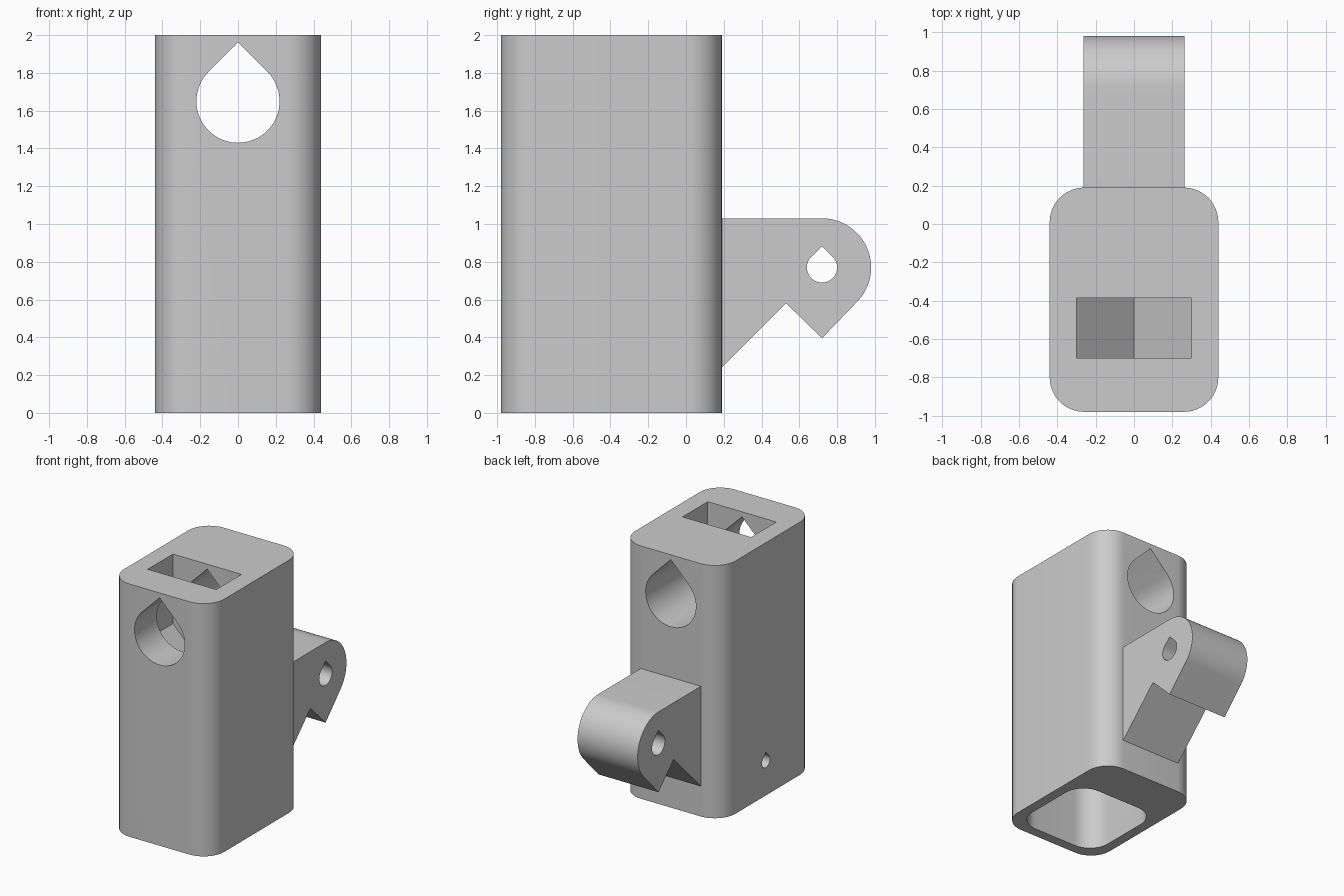
import bpy
import bmesh
from math import pi, radians, sin, cos, sqrt
from mathutils import Matrix

default_cube = bpy.data.objects.get("Cube")
if default_cube:
    bpy.data.objects.remove(default_cube, do_unlink=True)

grey = bpy.data.materials.new("light grey plastic")
grey.use_nodes = True
grey.diffuse_color = (0.6, 0.6, 0.6, 1)
grey.node_tree.nodes["Principled BSDF"].inputs["Base Color"].default_value = (0.6, 0.6, 0.6, 1)

# Each plane maps profile (u, v) and extrusion depth to world axes
PLANES = {
    "xy": lambda u, v, d: (u, v, d),
    "xz": lambda u, v, d: (u, d, v),
    "yz": lambda u, v, d: (d, u, v),
}


def arc(cu, cv, r, start, end, steps):
    angles = [start + (end - start) * i / steps for i in range(steps + 1)]
    return [(cu + r * cos(a), cv + r * sin(a)) for a in angles]


def rounded_rect(u0, u1, v0, v1, r):
    points = []
    corners = [(u1 - r, v1 - r), (u0 + r, v1 - r), (u0 + r, v0 + r), (u1 - r, v0 + r)]
    for i, (cu, cv) in enumerate(corners):
        points += arc(cu, cv, r, i * pi / 2, (i + 1) * pi / 2, 12)
    return points


def teardrop(cu, cv, r):
    # Round hole with a 45 degree pointed roof
    return arc(cu, cv, r, radians(135), radians(405), 48) + [(cu, cv + r * sqrt(2))]


def prism(name, profile, plane, d0, d1):
    place = PLANES[plane]
    bm = bmesh.new()
    ends = [[bm.verts.new(place(u, v, d)) for u, v in profile] for d in (d0, d1)]
    bm.faces.new(ends[0])
    bm.faces.new(ends[1])
    n = len(profile)
    for i in range(n):
        j = (i + 1) % n
        bm.faces.new((ends[0][i], ends[0][j], ends[1][j], ends[1][i]))
    bmesh.ops.recalc_face_normals(bm, faces=bm.faces)
    mesh = bpy.data.meshes.new(name)
    bm.to_mesh(mesh)
    bm.free()
    obj = bpy.data.objects.new(name, mesh)
    bpy.context.collection.objects.link(obj)
    return obj


def cut(obj, cutters):
    for cutter in cutters:
        cutter.hide_render = True
        mod = obj.modifiers.new(cutter.name, "BOOLEAN")
        mod.operation = "DIFFERENCE"
        mod.solver = "EXACT"
        mod.object = cutter
    graph = bpy.context.evaluated_depsgraph_get()
    mesh = bpy.data.meshes.new_from_object(obj.evaluated_get(graph))
    obj.modifiers.clear()
    obj.data = mesh
    for cutter in cutters:
        bpy.data.objects.remove(cutter, do_unlink=True)


def finish(obj):
    obj.data.materials.clear()
    obj.data.materials.append(grey)
    bpy.ops.object.select_all(action="DESELECT")
    obj.select_set(True)
    bpy.context.view_layer.objects.active = obj
    bpy.ops.object.shade_smooth_by_angle(angle=radians(30))


# Main block with rod hole, top slot, bottom socket and side pin hole
block = prism("block", rounded_rect(-0.44, 0.44, -0.98, 0.19, 0.18), "xy", 0, 2)
slot_profile = [(-0.3, 2.1), (-0.3, 1.45), (0, 1.15), (0.3, 1.45), (0.3, 2.1)]
cut(block, [
    prism("rod_hole", teardrop(0, 1.65, 0.22), "xz", -1.1, 0.3),
    prism("top_slot", slot_profile, "xz", -0.7, -0.385),
    prism("bottom_socket", rounded_rect(-0.36, 0.36, -0.9, -0.18, 0.17), "xy", -0.1, 0.95),
    prism("pin_hole", teardrop(-0.37, 0.27, 0.05), "yz", -0.6, -0.2),
])
finish(block)

# Rear hinge lug with notched underside and pivot hole
lug_profile = [(0.18, 1.03), (0.18, 0.23), (0.53, 0.58), (0.72, 0.395)]
lug_profile += arc(0.72, 0.77, 0.26, -pi / 4, pi / 2, 32)
lug = prism("hinge_lug", lug_profile, "yz", -0.263, 0.263)
cut(lug, [prism("pivot_hole", teardrop(0.72, 0.77, 0.08), "yz", -0.5, 0.5)])
finish(lug)
